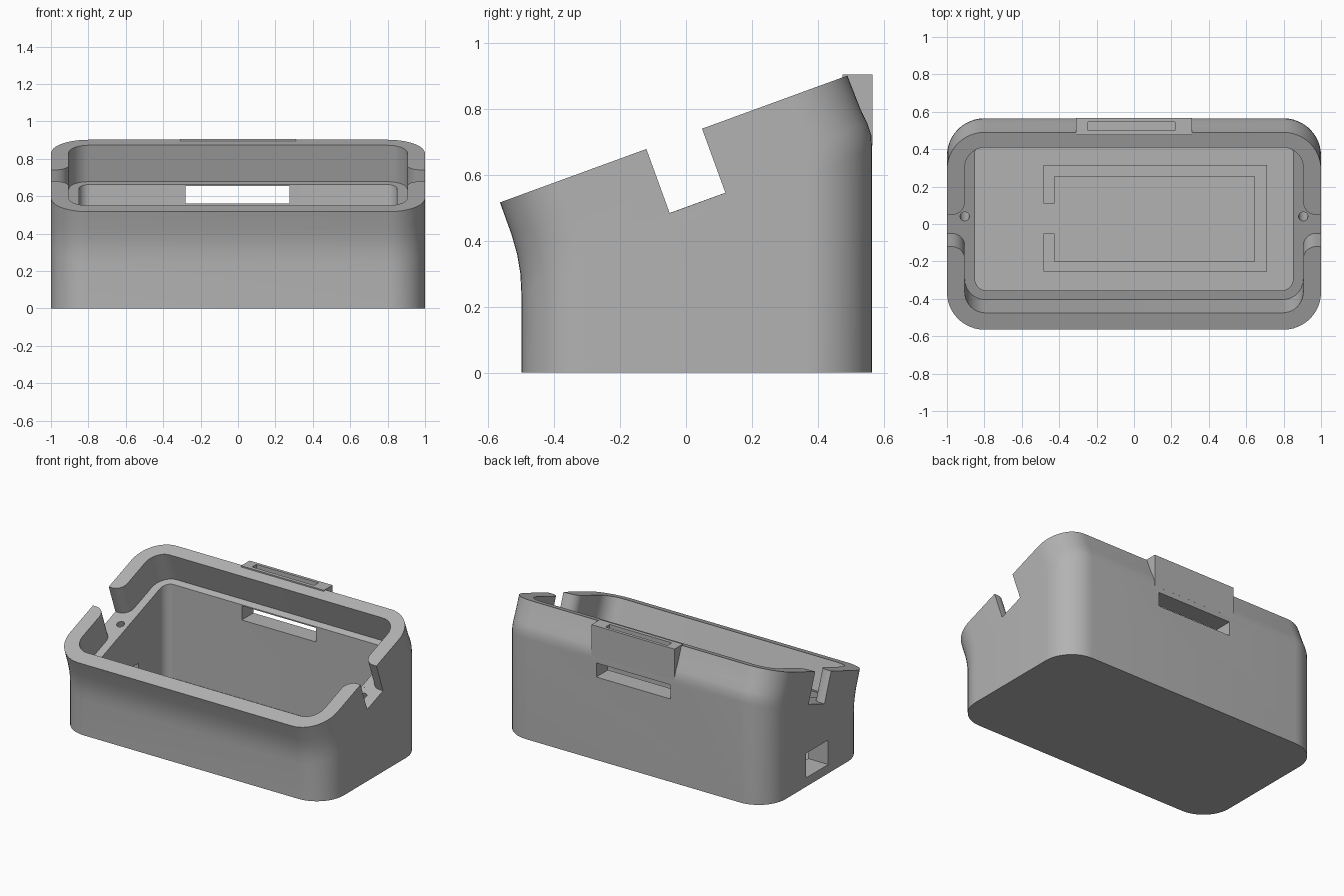
import bpy, bmesh, math
from mathutils import Vector

if "Cube" in bpy.data.objects:
    bpy.data.objects.remove(bpy.data.objects["Cube"], do_unlink=True)

TILT = math.radians(20)
ALONG = Vector((0, math.cos(TILT), math.sin(TILT)))    # up the sloped rim
NORMAL = Vector((0, -math.sin(TILT), math.cos(TILT)))  # out of the sloped rim

grey = bpy.data.materials.new("plain grey")
grey.use_nodes = True
colour = (0.45, 0.45, 0.45, 1)
grey.diffuse_color = colour
grey.node_tree.nodes["Principled BSDF"].inputs["Base Color"].default_value = colour


def finish(name, bm):
    bmesh.ops.recalc_face_normals(bm, faces=bm.faces)
    mesh = bpy.data.meshes.new(name)
    bm.to_mesh(mesh)
    bm.free()
    mesh.materials.append(grey)
    ob = bpy.data.objects.new(name, mesh)
    bpy.context.collection.objects.link(ob)
    return ob


def loft(name, half_width, radius, sections, steps=12):
    """Stack rounded rectangles; each section is front (y, z) and back (y, z)."""
    bm = bmesh.new()
    rings = []
    for y0, z0, y1, z1 in sections:
        ring = []
        for corner in range(4):
            sx = 1 if corner in (0, 3) else -1
            sy = 1 if corner < 2 else -1
            for i in range(steps + 1):
                a = math.pi / 2 * (corner + i / steps)
                x = sx * (half_width - radius) + radius * math.cos(a)
                y = (y0 + y1) / 2 + sy * ((y1 - y0) / 2 - radius) + radius * math.sin(a)
                z = z0 + (z1 - z0) * (y - y0) / (y1 - y0)
                ring.append(bm.verts.new((x, y, z)))
        rings.append(ring)
    n = len(rings[0])
    for low, high in zip(rings, rings[1:]):
        for i in range(n):
            j = (i + 1) % n
            bm.faces.new((low[i], low[j], high[j], high[i]))
    bm.faces.new(rings[0])
    bm.faces.new(rings[-1])
    return finish(name, bm)


def extrude(name, points, vector):
    """Push a flat outline along a vector."""
    bm = bmesh.new()
    face = bm.faces.new([bm.verts.new(p) for p in points])
    new = bmesh.ops.extrude_face_region(bm, geom=[face], use_keep_orig=True)
    verts = [v for v in new["geom"] if isinstance(v, bmesh.types.BMVert)]
    bmesh.ops.translate(bm, verts=verts, vec=vector)
    return finish(name, bm)


def box(name, x0, x1, y0, y1, z0, z1):
    outline = [(x0, y0, z0), (x1, y0, z0), (x1, y1, z0), (x0, y1, z0)]
    return extrude(name, outline, (0, 0, z1 - z0))


def combine(target, tool, operation):
    tool.hide_render = True
    mod = target.modifiers.new(tool.name, "BOOLEAN")
    mod.operation, mod.object, mod.solver = operation, tool, "EXACT"
    bpy.context.view_layer.objects.active = target
    bpy.ops.object.modifier_apply(modifier=mod.name)
    bpy.data.objects.remove(tool, do_unlink=True)


# Outer shell: upright below, bending into the sloped top
case = loft("case_body", 1.0, 0.2, [
    (-0.5, 0, 0.565, 0),
    (-0.5, 0.24, 0.565, 0.68),
    (-0.503, 0.30, 0.563, 0.72),
    (-0.513, 0.36, 0.551, 0.757),
    (-0.53, 0.42, 0.53, 0.80),
    (-0.565, 0.517, 0.49, 0.902)])

# Latch block on the back rim
latch = [(0.475, 0.905), (0.566, 0.905), (0.566, 0.69), (0.52, 0.72), (0.475, 0.85)]
combine(case, extrude("latch_block", [(-0.31, y, z) for y, z in latch], (0.62, 0, 0)), "UNION")

# Sloped lid recess, then the deep cavity below its ledge
combine(case, loft("lid_recess", 0.905, 0.11, [
    (-0.404, 0.356, 0.481, 0.678), (-0.509, 0.644, 0.376, 0.966)]), "DIFFERENCE")
combine(case, loft("cavity", 0.85, 0.06, [
    (-0.355, 0.03, 0.44, 0.03), (-0.355, 0.378, 0.44, 0.667)]), "DIFFERENCE")

# Side notches with rounded inner ends, and a screw hole in each ledge
half, r = 0.09, 0.07
flare = [(1.1, half)]
for i in range(9):
    a = math.pi / 2 * i / 8
    flare.append((0.975 - r * math.sin(a), half + r - r * math.cos(a)))
flare.append((0.87, half + r))
flare += [(x, -t) for x, t in reversed(flare)]
notch_base = Vector((0, 0.035, 0.5155))
hole_base = Vector((0, 0.04, 0.5175))
for side in (-1, 1):
    outline = [notch_base + Vector((side * x, 0, 0)) + ALONG * t for x, t in flare]
    combine(case, extrude("notch", outline, NORMAL * 0.35), "DIFFERENCE")
    circle = []
    for i in range(24):
        a = math.tau * i / 24
        circle.append(hole_base + Vector((side * 0.905 + 0.025 * math.cos(a), 0, 0))
                      + ALONG * 0.025 * math.sin(a) + NORMAL * 0.02)
    combine(case, extrude("screw_hole", circle, NORMAL * -0.17), "DIFFERENCE")

# Back window, latch slot and side port
for cutter in (box("back_window", -0.28, 0.275, 0.40, 0.70, 0.56, 0.655),
               box("latch_slot", -0.245, 0.22, 0.5, 0.545, 0.82, 1.0),
               box("side_port", -1.1, -0.8, -0.09, 0.15, 0.06, 0.225)):
    combine(case, cutter, "DIFFERENCE")

# Low ridge on the floor, open towards the side port
half_ridge = [(-0.485, 0.11), (-0.485, 0.315), (0.71, 0.315), (0.71, -0.255),
              (-0.485, -0.255), (-0.485, -0.05), (-0.425, -0.05), (-0.425, -0.2),
              (0.645, -0.2), (0.645, 0.255), (-0.425, 0.255), (-0.425, 0.11)]
extrude("floor_ridge", [(x, y, 0.025) for x, y in half_ridge], (0, 0, 0.035))

# Smooth the curved walls and keep the edges crisp
bpy.ops.object.select_all(action="DESELECT")
case.select_set(True)
bpy.context.view_layer.objects.active = case
bpy.ops.object.shade_smooth_by_angle(angle=math.radians(30))
